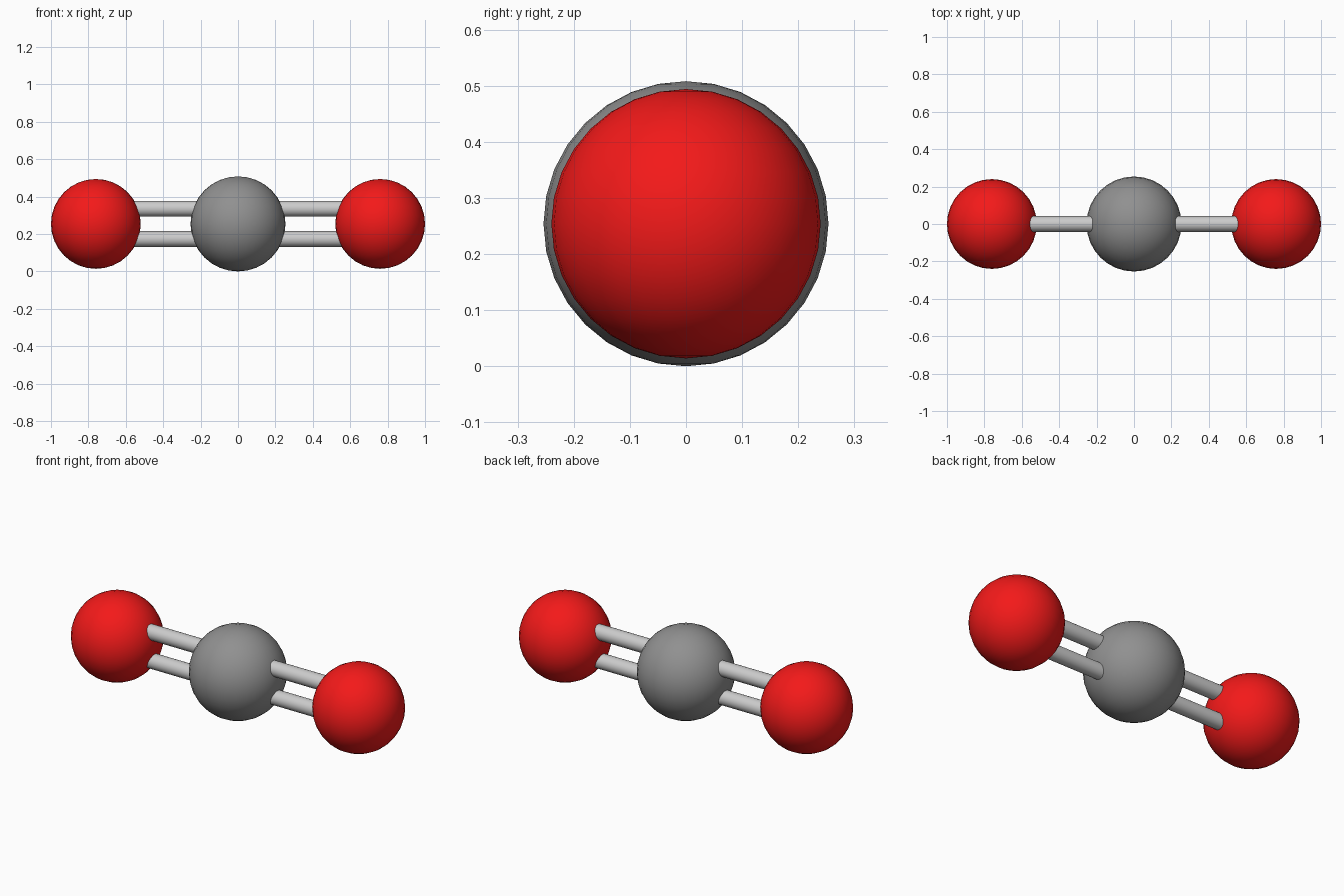
import bpy
from math import pi

if "Cube" in bpy.data.objects:
    bpy.data.objects.remove(bpy.data.objects["Cube"])

CENTRE_Z = 0.254
OXYGEN_X = 0.76


def colour(name, rgb):
    mat = bpy.data.materials.new(name)
    mat.diffuse_color = (*rgb, 1)
    mat.use_nodes = True
    mat.node_tree.nodes["Principled BSDF"].inputs["Base Color"].default_value = mat.diffuse_color
    return mat


def finish(name, mat=None):
    obj = bpy.context.object
    obj.name = name
    bpy.ops.object.shade_smooth_by_angle()
    if mat:
        obj.data.materials.append(mat)


def atom(name, x, radius, mat):
    bpy.ops.mesh.primitive_uv_sphere_add(segments=32, ring_count=16, radius=radius,
                                         location=(x, 0, CENTRE_Z))
    finish(name, mat)


def bond(name, side, dz):
    bpy.ops.mesh.primitive_cylinder_add(vertices=24, radius=0.042, depth=OXYGEN_X,
                                        location=(side * OXYGEN_X / 2, 0, CENTRE_Z + dz),
                                        rotation=(0, pi / 2, 0))
    finish(name)


grey = colour("carbon_grey", (0.28, 0.28, 0.28))
red = colour("oxygen_red", (0.9, 0.01, 0.01))

# Central atom
atom("carbon_atom", 0, 0.254, grey)

# Outer atoms, each joined to the centre by a double bond
for side, label in ((-1, "left"), (1, "right")):
    atom(f"oxygen_atom_{label}", side * OXYGEN_X, 0.24, red)
    for dz, level in ((-0.081, "lower"), (0.081, "upper")):
        bond(f"bond_{label}_{level}", side, dz)
